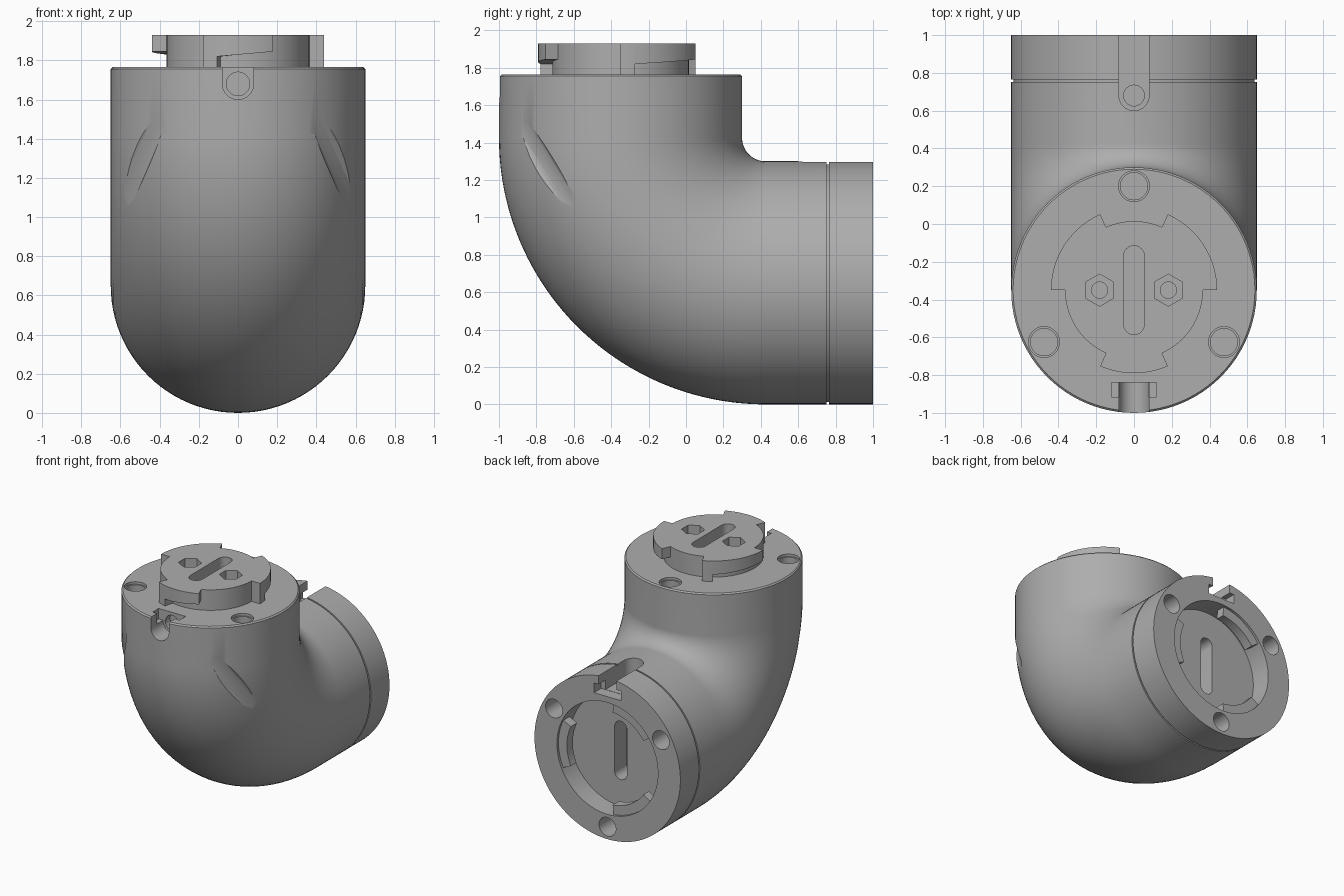
import bpy, bmesh
from math import sin, cos, pi, radians
from mathutils import Matrix, Vector

cube = bpy.data.objects.get("Cube")
if cube:
    bpy.data.objects.remove(cube, do_unlink=True)

GREY = (0.42, 0.42, 0.42, 1)
grey = bpy.data.materials.new("plain grey")
grey.use_nodes = True
grey.diffuse_color = GREY
grey.node_tree.nodes["Principled BSDF"].inputs["Base Color"].default_value = GREY

R = 0.65            # tube radius
BEND = 0.775        # bend radius
AXIS_Y = -0.35      # upright tube axis
TOP = 1.765         # upper flange height
CAP = 1.93          # coupling height
CY, CZ = AXIS_Y + BEND, R + BEND

# Working frames: upright socket, rear socket (seen from behind), front wall
UP = Matrix.Translation((0, AXIS_Y, 0))
REAR = Matrix.Translation((0, 0, R)) @ Matrix(((-1, 0, 0, 0), (0, 0, 1, 0), (0, 1, 0, 0), (0, 0, 0, 1)))
FRONT = Matrix.Rotation(pi / 2, 4, 'X')
WORLD = Matrix.Identity(4)


def finish(name, bm):
    bmesh.ops.recalc_face_normals(bm, faces=bm.faces)
    mesh = bpy.data.meshes.new(name)
    bm.to_mesh(mesh)
    bm.free()
    mesh.materials.append(grey)
    ob = bpy.data.objects.new(name, mesh)
    bpy.context.collection.objects.link(ob)
    return ob


def loft(name, rings):
    """Skin equal-length closed rings and cap both ends."""
    bm = bmesh.new()
    vs = [[bm.verts.new(p) for p in ring] for ring in rings]
    for a, b in zip(vs, vs[1:]):
        for i in range(len(a)):
            j = (i + 1) % len(a)
            bm.faces.new((a[i], a[j], b[j], b[i]))
    bm.faces.new(vs[0])
    bm.faces.new(vs[-1])
    return finish(name, bm)


def prism(name, pts, z0, z1, frame=WORLD):
    return loft(name, [[frame @ Vector((x, y, z)) for x, y in pts] for z in (z0, z1)])


def circle(r, x=0, y=0, n=32, turn=0):
    return [(x + r * cos(turn + 2 * pi * i / n), y + r * sin(turn + 2 * pi * i / n)) for i in range(n)]


def slot(r, y0, y1):
    """Upright round-ended slot."""
    arc = [pi * i / 16 for i in range(17)]
    return [(r * cos(a), y1 + r * sin(a)) for a in arc] + [(-r * cos(a), y0 - r * sin(a)) for a in arc]


def rect(w, y0, y1):
    return [(-w, y0), (w, y0), (w, y1), (-w, y1)]


def lug(name, a0, a1, r0, r1, low0, low1, high, frame):
    """Ring sector whose underside ramps from low0 to low1."""
    rings, n = [], 16
    for i in range(n + 1):
        a, low = radians(a0 + (a1 - a0) * i / n), low0 + (low1 - low0) * i / n
        rings.append([frame @ Vector((r * cos(a), r * sin(a), z))
                      for r, z in ((r0, low), (r1, low), (r1, high), (r0, high))])
    return loft(name, rings)


def cut(ob, tool, op='DIFFERENCE'):
    mod = ob.modifiers.new("cut", 'BOOLEAN')
    mod.operation, mod.solver, mod.object = op, 'EXACT', tool
    bpy.context.view_layer.objects.active = ob
    bpy.ops.object.modifier_apply(modifier=mod.name)
    bpy.data.objects.remove(tool, do_unlink=True)


# Elbow body: circle swept down, around the bend and back to the rear collar
def ring(t, r, y=0, z=0, n=96):
    v = Vector((0, cos(t), sin(t)))
    c = Vector((0, CY + y, CZ + z)) - v * BEND
    return [c + r * (Vector((cos(a), 0, 0)) + v * sin(a)) for a in (2 * pi * i / n for i in range(n))]


rings = [ring(0, R - 0.01, z=TOP - CZ), ring(0, R, z=TOP - CZ - 0.01)]
rings += [ring(pi / 2 * i / 40, R) for i in range(41)]
for y, r in ((0.752, R), (0.752, R - 0.012), (0.764, R - 0.012), (0.764, R), (1, R)):
    rings.append(ring(pi / 2, r, y=y - CY))
body = loft("elbow_body", rings)

# Bolt holes in the upper flange and the rear face
for k in range(3):
    a = radians(90 + 120 * k)
    x, y = 0.55 * cos(a), 0.55 * sin(a)
    cut(body, prism("bolt_cutter", circle(0.072, x, y), TOP - 0.1, 2, UP))
    cut(body, prism("rim_cutter", circle(0.082, x, y), TOP - 0.02, 2, UP))
    cut(body, prism("bolt_cutter", circle(0.075, -x, -y), 0.82, 1.1, REAR))

# Front key notch with its cross pocket
cut(body, prism("notch_cutter", slot(0.08, 1.68, 2), 0.84, 1.2, FRONT))
cut(body, prism("notch_bore", circle(0.06, 0, 1.68), 0.78, 1, FRONT))
cut(body, prism("pocket_cutter", rect(0.12, -0.915, -0.838), 1.68, 2))

# Rear key notch with its cross pocket
cut(body, prism("notch_cutter", slot(0.08, 0.68, 1.2), 1.15, 1.5))
cut(body, prism("notch_bore", circle(0.055, 0, 0.68), 1.08, 1.3))
cut(body, prism("pocket_cutter", rect(0.12, 0.498, 0.575), 0.91, 1.2, REAR))

# Rear socket recess and slot
cut(body, prism("recess_cutter", circle(0.45, n=96), 0.83, 1.1, REAR))
cut(body, prism("slot_cutter", slot(0.055, -0.18, 0.18), 0.68, 0.9, REAR))

# Shallow oblique scoops on both front shoulders
for s in (-1, 1):
    along = Vector((-0.16 * s, -0.23, 0.36)).normalized()
    out = Vector((0.77 * s, -0.632, -0.086)).normalized()
    frame = along.to_track_quat('Z', 'Y').to_matrix().to_4x4()
    frame.translation = Vector((0.5 * s, -0.752, 1.28)) + out * 0.075
    cut(body, prism("scoop_cutter", circle(0.1, n=48), -0.3, 0.3, frame))

# Coupling plug on the upper flange, with slot and hex sockets
plug = prism("coupling_plug", circle(0.365, n=96), TOP - 0.01, CAP, UP)
cut(plug, prism("slot_cutter", slot(0.055, -0.18, 0.18), CAP - 0.12, 2, UP))
for x in (-0.182, 0.182):
    cut(plug, prism("hex_cutter", circle(0.085, x, 0, 6, pi / 2), CAP - 0.07, 2, UP))
    cut(plug, prism("screw_cutter", circle(0.043, x, 0), CAP - 0.15, 2, UP))
parts = [body, plug]

# Plug lugs: a full-height stop followed by a ramped bayonet tab
for i, (a0, a1) in enumerate(((0, 66), (114, 180), (246, 294))):
    parts.append(lug(f"plug_stop_{i}", a0, a0 + 10, 0.36, 0.44, TOP - 0.005, TOP - 0.005, CAP, UP))
    parts.append(lug(f"plug_tab_{i}", a0 + 10, a1, 0.36, 0.44, 1.82, 1.845, CAP, UP))

# Inward bayonet tabs of the rear socket
for i, mid in enumerate((60, 180, 300)):
    parts.append(lug(f"socket_tab_{i}", mid - 25, mid + 25, 0.375, 0.455, 0.9, 0.91, 0.98, REAR))

bpy.ops.object.select_all(action='DESELECT')
for ob in parts:
    ob.select_set(True)
bpy.context.view_layer.objects.active = body
bpy.ops.object.shade_smooth_by_angle(angle=radians(30))
